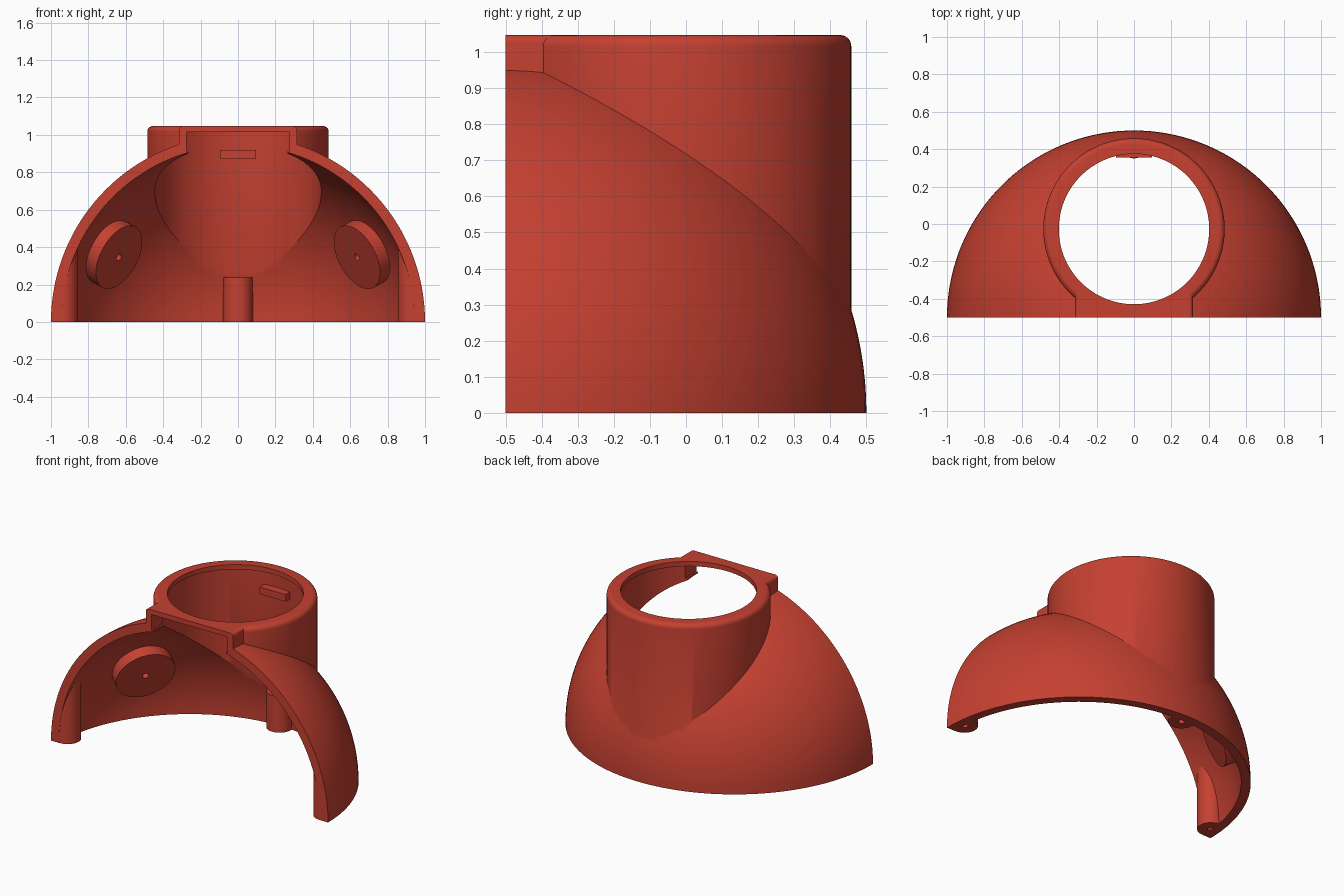
import bpy, bmesh, math
from mathutils import Vector, Matrix

if "Cube" in bpy.data.objects:
    bpy.data.objects.remove(bpy.data.objects["Cube"])

red = bpy.data.materials.new("brick_red")
red.diffuse_color = (0.56, 0.052, 0.031, 1)
red.use_nodes = True
red.node_tree.nodes["Principled BSDF"].inputs["Base Color"].default_value = red.diffuse_color
ORIGIN = Vector((0, -0.5, 0))      # centre of the dome


def finish(bm, name):
    bmesh.ops.recalc_face_normals(bm, faces=bm.faces)
    me = bpy.data.meshes.new(name)
    bm.to_mesh(me)
    bm.free()
    ob = bpy.data.objects.new(name, me)
    bpy.context.collection.objects.link(ob)
    me.materials.append(red)
    return ob


def sphere(name, r):
    bm = bmesh.new()
    bmesh.ops.create_uvsphere(bm, u_segments=144, v_segments=72, radius=r,
                              matrix=Matrix.Translation(ORIGIN))
    return finish(bm, name)


def box(name, lo, hi, bevel=0):
    lo, hi = Vector(lo), Vector(hi)
    bm = bmesh.new()
    m = Matrix.Translation((lo + hi) / 2) @ Matrix.Diagonal((*(hi - lo), 1))
    bmesh.ops.create_cube(bm, size=1, matrix=m)
    if bevel:   # round the upper edges that run front to back
        edges = [e for e in bm.edges if all(v.co.z > hi.z - 1e-4 for v in e.verts)
                 and abs(e.verts[0].co.x - e.verts[1].co.x) < 1e-4]
        bmesh.ops.bevel(bm, geom=edges, offset=bevel, segments=6, profile=0.5,
                        affect='EDGES')
    return finish(bm, name)


def rod(name, a, b, r, n=64):
    a, b = Vector(a), Vector(b)
    d = b - a
    m = Matrix.Translation((a + b) / 2) @ d.to_track_quat('Z', 'Y').to_matrix().to_4x4()
    bm = bmesh.new()
    bmesh.ops.create_cone(bm, cap_ends=True, segments=n, radius1=r, radius2=r,
                          depth=d.length, matrix=m)
    return finish(bm, name)


def lathe(name, profile, centre, n=128):
    bm = bmesh.new()
    rings = []
    for r, z in profile:
        rings.append([bm.verts.new((centre[0] + r * math.cos(2 * math.pi * i / n),
                                    centre[1] + r * math.sin(2 * math.pi * i / n), z))
                      for i in range(n)])
    for p, q in zip(rings, rings[1:]):
        for i in range(n):
            bm.faces.new((p[i], p[(i + 1) % n], q[(i + 1) % n], q[i]))
    bm.faces.new(rings[0])
    bm.faces.new(rings[-1])
    return finish(bm, name)


def combine(ob, other, op):
    mod = ob.modifiers.new(op, 'BOOLEAN')
    mod.operation, mod.object, mod.solver = op, other, 'EXACT'
    bpy.context.view_layer.objects.active = ob
    bpy.ops.object.modifier_apply(modifier=mod.name)
    bpy.data.objects.remove(other, do_unlink=True)


# outer skin: dome, round collar with a filleted rim, and front slot housing
body = sphere("dome_shell", 1.0)
fillet = [(0.455 + 0.03 * math.cos(t * math.pi / 12),
           1.017 + 0.03 * math.sin(t * math.pi / 12)) for t in range(7)]
combine(body, lathe("collar", [(0.485, -0.1)] + fillet, (0, -0.027)), 'UNION')
combine(body, box("slot_housing", (-0.315, -0.6, 0.5), (0.315, -0.25, 1.047), 0.02), 'UNION')

# hollow inside: dome, collar bore, lip opening and front slot
combine(body, sphere("dome_cavity", 0.944), 'DIFFERENCE')
combine(body, rod("collar_bore", (0, -0.035, -0.2), (0, -0.035, 1.016), 0.445, 128), 'DIFFERENCE')
combine(body, rod("lip_opening", (0, -0.027, 0.5), (0, -0.027, 1.3), 0.402, 128), 'DIFFERENCE')
combine(body, box("slot", (-0.275, -0.7, 0.915), (0.275, -0.2, 1.016)), 'DIFFERENCE')
combine(body, box("slot_throat", (-0.265, -0.7, 0.5), (0.265, -0.2, 0.95)), 'DIFFERENCE')

# keep only the upper rear quarter
combine(body, box("trim", (-1.5, -0.5, 0), (1.5, 1.5, 1.5)), 'INTERSECT')

parts = [body]

# screw posts, trimmed to the dome and drilled from below
for name, x, y, top in (("left_post", -0.935, -0.42, 0.6),
                        ("right_post", 0.935, -0.42, 0.6),
                        ("rear_post", 0, 0.43, 0.237)):
    post = rod(name, (x, y, 0), (x, y, top), 0.079)
    combine(post, sphere("post_trim", 0.985), 'INTERSECT')
    combine(post, rod("post_hole", (x, y, -0.1), (x, y, 0.15), 0.02, 24), 'DIFFERENCE')
    parts.append(post)

# round pads inside the dome, facing its centre
for name, s in (("left_pad", -1), ("right_pad", 1)):
    d = Vector((s * 0.635, 0.455, 0.345)).normalized()
    pad = rod(name, ORIGIN + d * 0.855, ORIGIN + d * 0.965, 0.185)
    combine(pad, sphere("pad_trim", 0.985), 'INTERSECT')
    combine(pad, rod("pad_hole", ORIGIN + d * 0.8, ORIGIN + d * 0.92, 0.02, 24), 'DIFFERENCE')
    parts.append(pad)

# locating tab inside the collar
parts.append(box("collar_tab", (-0.095, 0.355, 0.872), (0.095, 0.44, 0.918)))

bpy.ops.object.select_all(action='DESELECT')
for ob in parts:
    ob.select_set(True)
bpy.context.view_layer.objects.active = body
bpy.ops.object.shade_smooth_by_angle(angle=math.radians(30))
